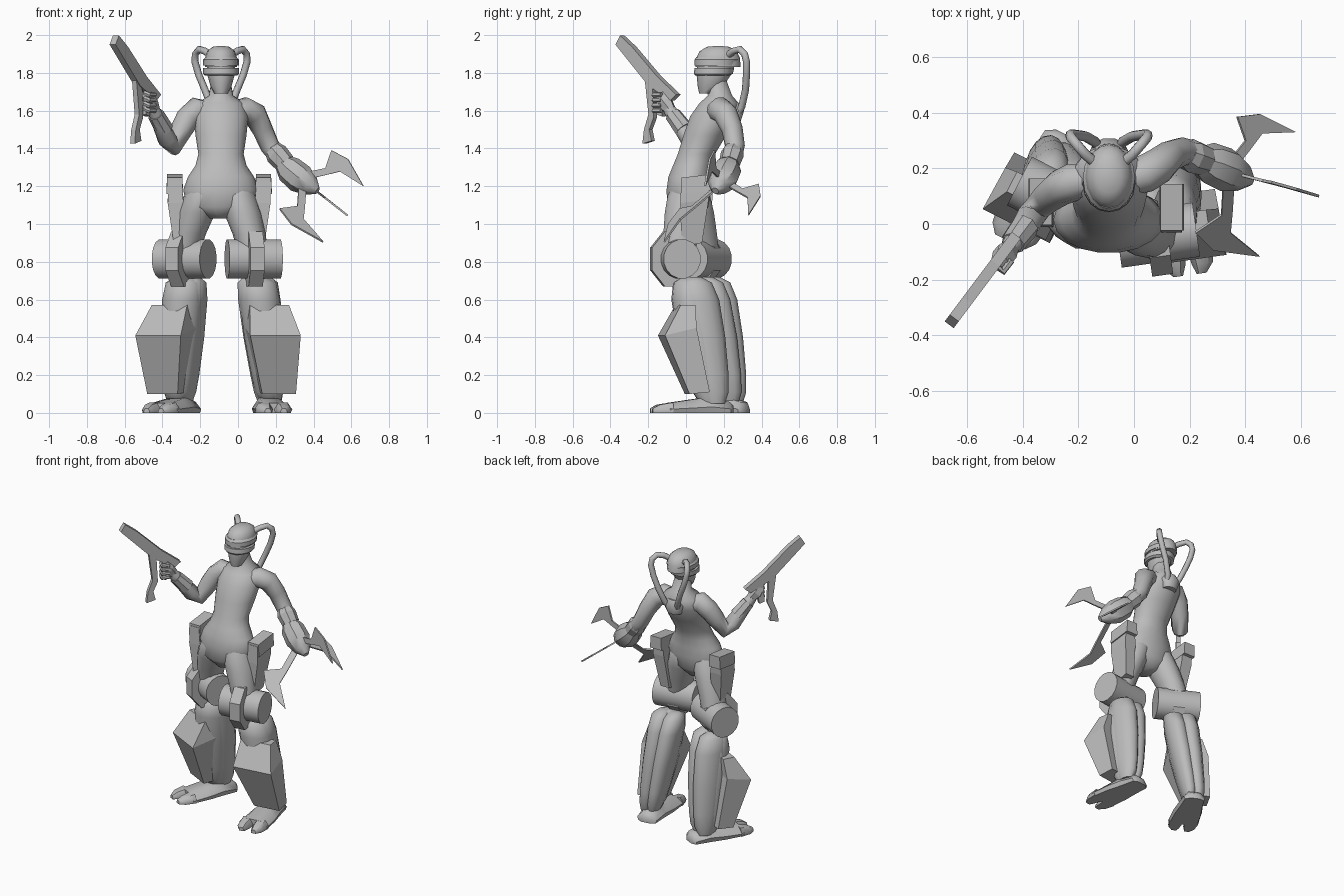
import bpy, bmesh, math
from mathutils import Vector, Matrix

if "Cube" in bpy.data.objects:
    bpy.data.objects.remove(bpy.data.objects["Cube"])

grey = bpy.data.materials.new("plain grey")
grey.use_nodes = True
grey.diffuse_color = (0.5, 0.5, 0.5, 1)
grey.node_tree.nodes["Principled BSDF"].inputs["Base Color"].default_value = (0.5, 0.5, 0.5, 1)


def finish(name, bm, smooth=None):
    bmesh.ops.recalc_face_normals(bm, faces=bm.faces)
    me = bpy.data.meshes.new(name)
    bm.to_mesh(me)
    bm.free()
    me.materials.append(grey)
    ob = bpy.data.objects.new(name, me)
    bpy.context.collection.objects.link(ob)
    if smooth:
        bpy.ops.object.select_all(action='DESELECT')
        bpy.context.view_layer.objects.active = ob
        ob.select_set(True)
        bpy.ops.object.shade_smooth_by_angle(angle=math.radians(smooth))
    return ob


def skin(name, rings, smooth=None):
    """Bridge equal-length rings of points and cap both ends."""
    bm = bmesh.new()
    loops = [[bm.verts.new(p) for p in r] for r in rings]
    n = len(loops[0])
    for a, b in zip(loops, loops[1:]):
        for i in range(n):
            bm.faces.new((a[i], a[(i + 1) % n], b[(i + 1) % n], b[i]))
    bm.faces.new(loops[0])
    bm.faces.new(loops[-1])
    return finish(name, bm, smooth)


def level(name, rows, n=14, yaw=0, smooth=60):
    """Stack of level ellipses: x, y, z, rx, ry."""
    rot = Matrix.Rotation(yaw, 3, 'Z')
    angs = [2 * math.pi * i / n for i in range(n)]
    return skin(name, [[Vector((x, y, z)) + rot @ Vector((rx * math.cos(t), ry * math.sin(t), 0))
                        for t in angs] for x, y, z, rx, ry in rows], smooth)


def limb(name, rows, n=10, smooth=60):
    """Round tube through points: x, y, z, radius."""
    pts = [Vector(r[:3]) for r in rows]
    rings, side = [], None
    for i, p in enumerate(pts):
        d = (pts[min(i + 1, len(pts) - 1)] - pts[max(i - 1, 0)]).normalized()
        side = d.orthogonal() if side is None else side - d * side.dot(d)
        side.normalize()
        up = d.cross(side)
        rings.append([p + rows[i][3] * (side * math.cos(t) + up * math.sin(t))
                      for t in (2 * math.pi * k / n for k in range(n))])
    return skin(name, rings, smooth)


def plate(name, pts, thick):
    """Flat outline given thickness."""
    pts = [Vector(p) for p in pts]
    nrm = (pts[1] - pts[0]).cross(pts[3] - pts[0]).normalized() * thick / 2
    return skin(name, [[p - nrm for p in pts], [p + nrm for p in pts]])


# Torso, neck and head
CX = -0.09
level("torso", [(-.1, .01, 1.03, .05, .07), (-.1, .01, 1.09, .17, .11), (CX, .015, 1.18, .2, .12),
                (CX, .02, 1.25, .175, .115), (CX, .035, 1.31, .135, .105), (CX, .055, 1.37, .12, .1),
                (CX, .1, 1.47, .135, .115), (CX, .145, 1.57, .145, .125), (CX, .175, 1.64, .125, .105),
                (CX, .18, 1.68, .065, .065), (CX, .16, 1.76, .05, .055)], 18)
level("face", [(CX, .115, 1.69, .035, .045), (CX, .13, 1.73, .056, .068),
               (CX, .15, 1.8, .075, .095), (CX, .16, 1.85, .075, .1)], 12)
level("helmet_dome", [(CX, .17, 1.83, .085, .12), (CX, .17, 1.88, .085, .115), (CX, .17, 1.915, .073, .097),
                      (CX, .17, 1.938, .045, .06), (CX, .17, 1.943, .01, .01)], 16)
level("visor_lower", [(CX, .14, 1.785, .085, .09), (CX, .145, 1.795, .095, .103),
                      (CX, .15, 1.825, .094, .105)], 16, smooth=30)
level("visor_upper", [(CX, .16, 1.84, .094, .115), (CX, .165, 1.87, .094, .12),
                      (CX, .165, 1.885, .08, .11)], 16, smooth=30)
level("back_socket", [(CX, .25, 1.54, .05, .04), (CX, .26, 1.6, .07, .05), (CX, .25, 1.64, .05, .04)], 10)

# Looping hoses from helmet to upper back
for s, side in ((1, "left"), (-1, "right")):
    limb(side + "_hose", [(CX + s * x, y, z, .019) for x, y, z in (
        (.05, .22, 1.89), (.085, .25, 1.915), (.115, .285, 1.925), (.136, .31, 1.9), (.138, .32, 1.86),
        (.118, .32, 1.79), (.085, .315, 1.71), (.05, .295, 1.62), (.03, .26, 1.57))], 8)

# Arms
limb("left_arm", [(-.02, .16, 1.59, .06), (.04, .18, 1.605, .068), (.09, .21, 1.58, .065), (.13, .245, 1.5, .056),
                  (.17, .26, 1.41, .052), (.21, .25, 1.36, .05), (.28, .22, 1.29, .04)])
limb("left_cuff", [(.185, .255, 1.395, .05), (.205, .245, 1.37, .062), (.25, .23, 1.32, .056)], 8, None)
limb("left_gauntlet", [(.23, .235, 1.33, .045), (.27, .22, 1.29, .075), (.33, .195, 1.24, .08),
                       (.385, .17, 1.2, .055), (.42, .155, 1.175, .02)], 8, 40)
limb("right_arm", [(-.16, .16, 1.59, .06), (-.22, .15, 1.605, .068), (-.265, .13, 1.56, .065),
                   (-.305, .1, 1.49, .058), (-.345, .06, 1.41, .05), (-.375, .02, 1.45, .052),
                   (-.42, -.05, 1.55, .042), (-.45, -.09, 1.61, .033)])
limb("right_cuff", [(-.39, -.01, 1.5, .05), (-.435, -.07, 1.58, .044)], 8, None)
limb("right_fist", [(-.44, -.08, 1.6, .03), (-.465, -.11, 1.64, .045), (-.48, -.14, 1.68, .035)], 6, None)
for k in range(4):
    z = 1.6 + .028 * k
    limb("right_finger", [(-.44, -.13, z, .013), (-.47, -.17, z, .014), (-.495, -.15, z + .01, .013)], 6, None)

# Claw blades: each outline is set by its root, bend and tip
for root, bend, tip in (((.33, .19, 1.25), (.495, .15, 1.39), (.665, .1, 1.2)),
                        ((.34, .2, 1.23), (.37, .385, 1.21), (.58, .33, 1.045)),
                        ((.34, .17, 1.2), (.22, -.03, 1.08), (.45, -.115, .905))):
    r, b, t = Vector(root), Vector(bend), Vector(tip)
    plate("claw_blade", [r + u * (b - r) + v * (t - r) for u, v in (
        (.1, -.06), (.4, .2), (1, 0), (.8, .36), (0, 1), (.36, .45), (.16, .3), (-.1, .08))], .01)


# Pistol: flat outlines along the aiming direction
def gun(s, z):
    return (-.43 - .6 * s, -.05 - .8 * s, z)


for name, thick, outline in (
        ("pistol_body", .04, ((.36, 1.998), (.28, 1.938), (.113, 1.78), (-.012, 1.685),
                              (.026, 1.655), (.17, 1.73), (.25, 1.81), (.39, 1.95))),
        ("pistol_magazine", .03, ((.2, 1.77), (.15, 1.74), (.14, 1.565), (.17, 1.5), (.155, 1.44),
                                  (.215, 1.425), (.205, 1.5), (.175, 1.58))),
        ("pistol_grip", .035, ((.11, 1.73), (.06, 1.7), (.085, 1.57), (.12, 1.58)))):
    plate(name, [gun(*p) for p in outline], thick)


# Legs
def build_leg(side, s, hip, knee, shin, ankle, yaw):
    rot = Matrix.Rotation(s * yaw, 3, 'Z')

    def place(base, out, back, z):
        p = rot @ Vector((s * out, back, 0))
        return Vector((base[0] + p.x, base[1] + p.y, z))

    def axis(z):
        return Vector(shin).lerp(Vector(ankle), (.7 - z) / .6)

    # Thigh
    kx, ky = knee
    hx, hy = hip
    level(side + "_thigh", [(hx, hy, 1.22, .06, .07), (hx, hy, 1.15, .095, .11),
                            (.7 * hx + .3 * kx, .7 * hy + .3 * ky, 1.06, .1, .11),
                            (.3 * hx + .7 * kx, .3 * hy + .7 * ky, .95, .088, .097),
                            (kx, ky, .84, .078, .088)], 14)

    # Knee drum and front octagonal rim
    for name, half, n, ry, rz, back in (("_knee_drum", .142, 16, .1, .105, 0),
                                        ("_knee_rim", .038, 8, .125, .157, -.03)):
        angs = [2 * math.pi * (i + .5) / n for i in range(n)]
        skin(side + name, [[place(knee, x, back + ry * math.cos(t), .815 + rz * math.sin(t)) for t in angs]
                           for x in (-half, half)], 30)

    # Shin core with two calf lobes behind it
    for name, off, back, wide in (("_shin", 0, -.015, 1.5), ("_calf_lobe", -.042, .015, 1), ("_calf_lobe", .042, .015, 1)):
        rows = []
        for z, rx, ry in ((.72, .03, .03), (.69, .065, .085), (.6, .073, .11), (.4, .07, .11),
                          (.2, .058, .095), (.11, .05, .08), (.05, .035, .05)):
            p = place(axis(z), off * (.6 + .6 * z), back, z)
            rows.append((p.x, p.y, z, rx * wide, ry))
        level(side + name, rows, 14, s * yaw)

    # Angular shin guard
    rings = []
    for zf, df, zb, db, w in ((.57, .1, .57, .02, .105), (.41, .215, .45, .04, .135), (.1, .13, .11, .02, .09)):
        rings.append([place(axis(z), .035 + k * w, -d, z)
                      for k, d, z in ((-1, df, zf), (1, df, zf), (1, db, zb), (-1, db, zb))])
    skin(side + "_shin_guard", rings)

    # Foot with a notch between two broad toes
    def arch(t, x0, x1, h):
        m, w = (x0 + x1) / 2 - .008, (x1 - x0) / 2
        return [place(ankle, m + w * k, -t, h * q) for k, q in (
            (-.9, 0), (-1, .35), (-.55, .95), (.55, .95), (1, .35), (.9, 0))]

    skin(side + "_foot", [arch(t, -w, w, h) for t, w, h in (
        (-.12, .035, .04), (-.1, .07, .06), (0, .08, .09), (.1, .095, .075), (.23, .1, .055))], 50)
    for k in (-1, 1):
        skin(side + "_toe", [arch(t, *sorted((k * a, k * b)), h) for t, a, b, h in (
            (.21, 0, .1, .058), (.28, .012, .088, .045), (.315, .025, .06, .025))], 50)


build_leg("left", 1, (.0, .01), (.083, -.04), (.105, .03, .7), (.165, .13, .1), math.radians(8))
build_leg("right", -1, (-.19, .02), (-.285, .09), (-.28, .12, .7), (-.31, .22, .1), math.radians(27))

# Tapered hip holsters
for side, s, x, y in (("left", 1, .135, .05), ("right", -1, -.335, .07)):
    for part, rows in (("_holster", ((1.24, 0, 0, .035, .075), (1.12, -.005, -.005, .042, .075),
                                     (.89, -.03, -.02, .033, .055))),
                       ("_holster_cap", ((1.255, 0, .01, .04, .083), (1.17, 0, .01, .044, .083)))):
        skin(side + part, [[(x + s * o + i * w, y + b + j * d, z + .01 * j)
                            for i, j in ((-1, -1), (1, -1), (1, 1), (-1, 1))] for z, o, b, w, d in rows])
